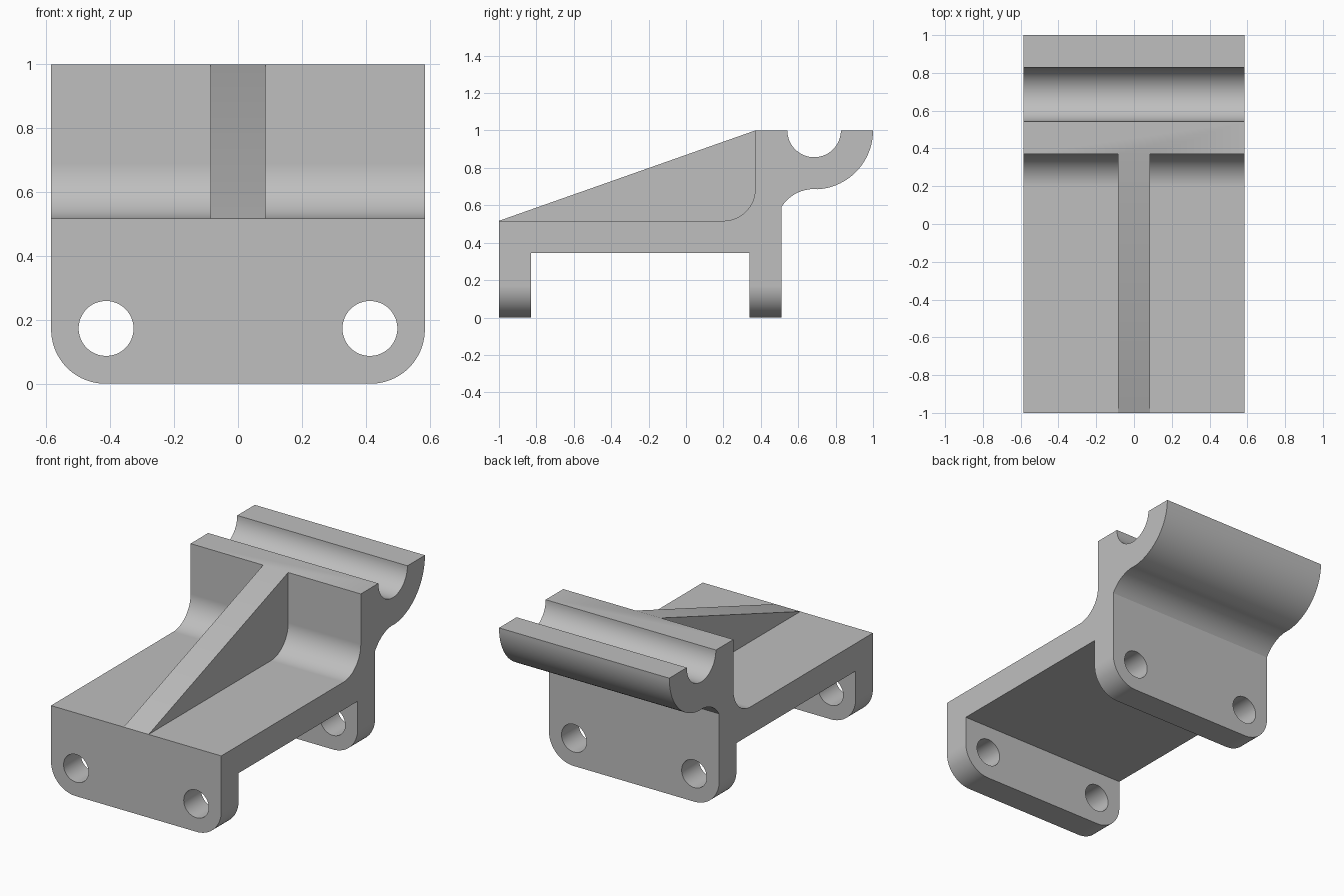
import bpy
from math import sin, cos, radians
from mathutils import Vector

cube = bpy.data.objects.get("Cube")
if cube:
    bpy.data.objects.remove(cube, do_unlink=True)

HALF = 0.585      # half width of the bracket
LUG_R = 0.17      # lug corner radius
DECK = 0.517      # deck height
WALL = 0.37       # front of the upright wall

grey = bpy.data.materials.new("plain grey")
grey.use_nodes = True
grey.diffuse_color = (0.52, 0.52, 0.52, 1)
grey.node_tree.nodes["Principled BSDF"].inputs["Base Color"].default_value = grey.diffuse_color


def arc(cx, cy, r, start, end, steps=20):
    """Points along a circular arc, angles in degrees."""
    angles = [radians(start + (end - start) * i / steps) for i in range(steps + 1)]
    return [(cx + r * cos(a), cy + r * sin(a)) for a in angles]


def prism(name, outline, place, depth):
    """Extrude a closed 2D outline symmetrically or over a range of depth."""
    n = len(outline)
    verts = [place(u, v, d) for d in depth for u, v in outline]
    faces = [list(range(n))[::-1], list(range(n, 2 * n))]
    faces += [(i, (i + 1) % n, n + (i + 1) % n, n + i) for i in range(n)]
    mesh = bpy.data.meshes.new(name)
    mesh.from_pydata(verts, [], faces)
    mesh.materials.append(grey)
    obj = bpy.data.objects.new(name, mesh)
    bpy.context.collection.objects.link(obj)
    # make the normals point outward
    bpy.context.view_layer.objects.active = obj
    bpy.ops.object.mode_set(mode='EDIT')
    bpy.ops.mesh.select_all(action='SELECT')
    bpy.ops.mesh.normals_make_consistent(inside=False)
    bpy.ops.object.mode_set(mode='OBJECT')
    return obj


def along_x(u, v, d):
    return Vector((d, u, v))


def along_y(u, v, d):
    return Vector((u, d, v))


def combine(target, tool, operation):
    bpy.context.view_layer.objects.active = target
    mod = target.modifiers.new(operation.lower(), 'BOOLEAN')
    mod.operation, mod.solver, mod.object = operation, 'EXACT', tool
    bpy.ops.object.modifier_apply(modifier=mod.name)
    bpy.data.objects.remove(tool, do_unlink=True)


# Side profile: two lugs, deck, filleted wall and half-round cradle
profile = [(-1, -0.1), (-0.83, -0.1), (-0.83, 0.345), (0.34, 0.345), (0.34, -0.1), (0.51, -0.1)]
profile += arc(0.685, 0.48, 0.207, 148, 90, 12)
profile += arc(0.685, 1, 0.315, -90, 0, 24)[1:]
profile += arc(0.685, 1, 0.143, 0, -180, 32)
profile += [(WALL, 1)] + arc(WALL - 0.17, DECK + 0.17, 0.17, 0, -90, 16) + [(-1, DECK)]
bracket = prism("bracket_body", profile, along_x, (-0.7, 0.7))

# Front outline trims the width and rounds the lower lug corners
c = HALF - LUG_R
outline = [(HALF, 1.2), (-HALF, 1.2)]
outline += arc(-c, LUG_R, LUG_R, 180, 270) + arc(c, LUG_R, LUG_R, 270, 360)
combine(bracket, prism("outline_cutter", outline, along_y, (-1.2, 1.2)), 'INTERSECT')

# Bolt holes through both lugs
for side in (-1, 1):
    circle = arc(side * 0.413, 0.173, 0.086, 0, 360, 48)[:-1]
    combine(bracket, prism("hole_cutter", circle, along_y, (-1.2, 0.8)), 'DIFFERENCE')

# Sloping central rib between deck and wall
rib = [(-1, DECK), (WALL, 1), (0.45, 0.9), (0.45, 0.45), (-0.9, 0.45)]
combine(bracket, prism("rib", rib, along_x, (-0.086, 0.086)), 'UNION')

# Smooth curved surfaces, crisp edges and flat planes
bpy.ops.object.select_all(action='DESELECT')
bracket.select_set(True)
bpy.context.view_layer.objects.active = bracket
bpy.ops.object.shade_smooth_by_angle(angle=radians(25))
weighted = bracket.modifiers.new("weighted_normals", 'WEIGHTED_NORMAL')
weighted.keep_sharp = True
